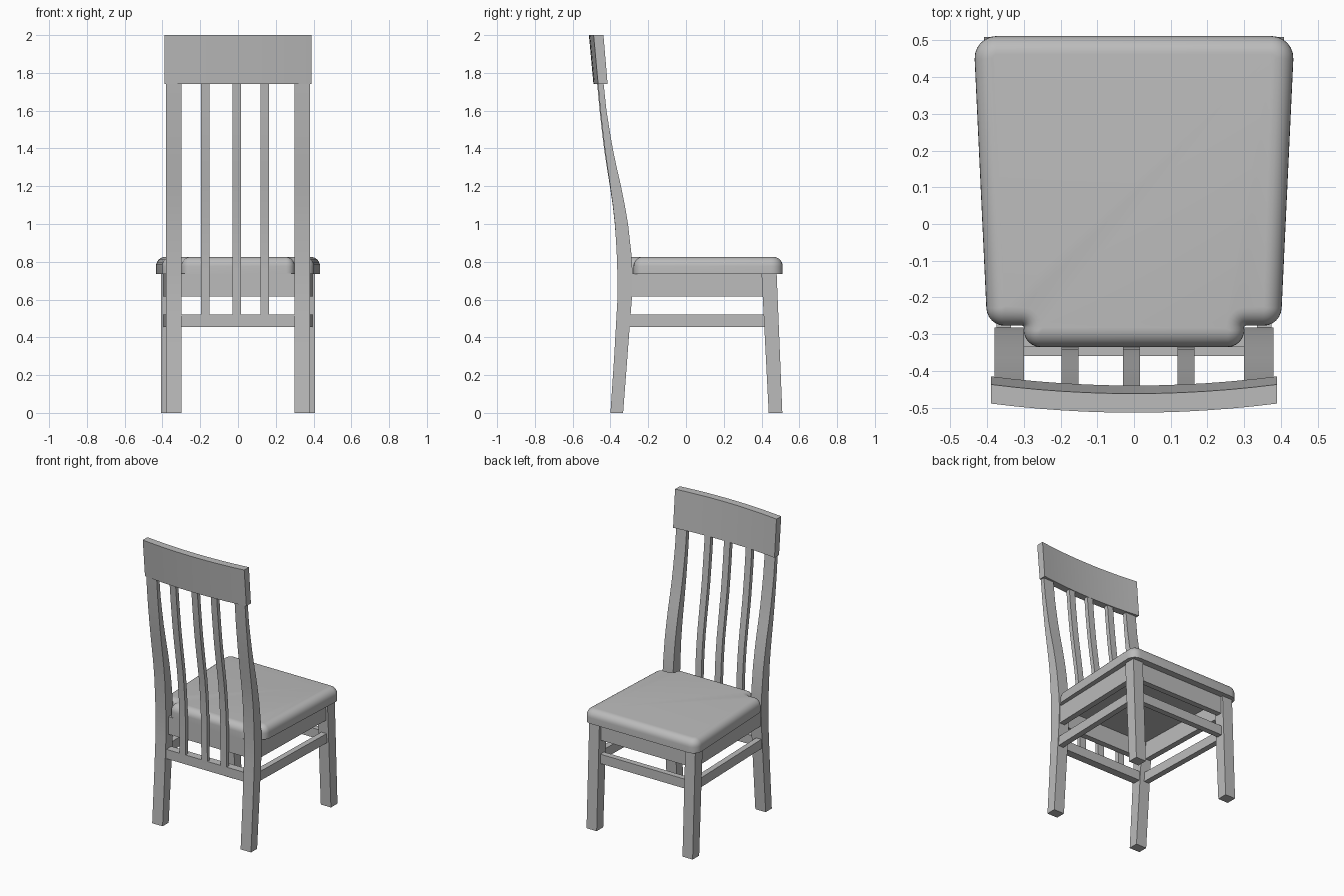
import bpy, bmesh, math
from mathutils import Vector

if "Cube" in bpy.data.objects:
    bpy.data.objects.remove(bpy.data.objects["Cube"])

mat = bpy.data.materials.new("plain grey")
mat.diffuse_color = (0.5, 0.5, 0.5, 1)
mat.use_nodes = True
mat.node_tree.nodes["Principled BSDF"].inputs["Base Color"].default_value = mat.diffuse_color


def loft(name, rings):
    """Skin a stack of closed rings and cap both ends."""
    bm = bmesh.new()
    vs = [[bm.verts.new(p) for p in r] for r in rings]
    n = len(rings[0])
    for a, b in zip(vs, vs[1:]):
        for i in range(n):
            j = (i + 1) % n
            bm.faces.new((a[i], a[j], b[j], b[i]))
    bm.faces.new(vs[0][::-1])
    bm.faces.new(vs[-1])
    bmesh.ops.recalc_face_normals(bm, faces=bm.faces)
    me = bpy.data.meshes.new(name)
    bm.to_mesh(me)
    bm.free()
    me.materials.append(mat)
    ob = bpy.data.objects.new(name, me)
    bpy.context.collection.objects.link(ob)
    bpy.ops.object.select_all(action='DESELECT')
    ob.select_set(True)
    bpy.context.view_layer.objects.active = ob
    bpy.ops.object.shade_smooth_by_angle(angle=math.radians(30))
    return ob


def rect(x0, x1, y0, y1, z):
    return [(x0, y0, z), (x1, y0, z), (x1, y1, z), (x0, y1, z)]


def box(name, x0, x1, y0, y1, z0, z1):
    return loft(name, [rect(x0, x1, y0, y1, z0), rect(x0, x1, y0, y1, z1)])


def post(name, x0, x1, profile):
    """Upright bar from (z, back y, front y) stations."""
    return loft(name, [rect(x0, x1, b, f, z) for z, b, f in profile])


# Rear legs sweep up into the back posts
rear = [(0, -0.40, -0.333), (0.3, -0.38, -0.31), (0.6, -0.363, -0.287),
        (0.73, -0.363, -0.282), (0.85, -0.367, -0.29), (1.0, -0.376, -0.307),
        (1.1, -0.387, -0.324), (1.2, -0.401, -0.344), (1.3, -0.416, -0.367),
        (1.4, -0.43, -0.388), (1.5, -0.442, -0.405), (1.6, -0.453, -0.421),
        (1.76, -0.467, -0.438)]
# Back slats, thinner than the posts
slat = [(0.50, -0.36, -0.333), (0.75, -0.362, -0.335), (0.9, -0.369, -0.341),
        (1.0, -0.377, -0.349), (1.1, -0.388, -0.36), (1.2, -0.403, -0.375),
        (1.3, -0.419, -0.39), (1.4, -0.434, -0.405), (1.5, -0.446, -0.417),
        (1.6, -0.457, -0.428), (1.76, -0.472, -0.443)]
for i, x in enumerate((-0.174, -0.007, 0.142)):
    post(f"back_slat_{i + 1}", x - 0.023, x + 0.023, slat)

rails = (("apron", 0.615, 0.737), ("stretcher", 0.455, 0.52))
for s, side in ((-1, "left"), (1, "right")):
    post(f"rear_leg_{side}", s * 0.30, s * 0.38, rear)
    post(f"front_leg_{side}", s * 0.33, s * 0.408, [(0, 0.438, 0.51), (0.737, 0.40, 0.48)])
    # Side rails splay outward to the front
    for name, z0, z1 in rails:
        loft(f"side_{name}_{side}", [
            [(s * (xo - 0.04), y, z0), (s * xo, y, z0), (s * xo, y, z1), (s * (xo - 0.04), y, z1)]
            for xo, y in ((0.374, -0.30), (0.394, 0.43))])

# Front and rear rails
box("front_apron", -0.34, 0.34, 0.425, 0.465, 0.615, 0.737)
box("front_stretcher", -0.34, 0.34, 0.43, 0.47, 0.455, 0.52)
box("rear_apron", -0.31, 0.31, -0.335, -0.295, 0.615, 0.737)
box("rear_stretcher", -0.31, 0.31, -0.36, -0.305, 0.455, 0.52)

# Curved, tilted top rail
rings = []
for i in range(13):
    x = -0.39 + 0.78 * i / 12
    c = -0.025 * (1 - (x / 0.39) ** 2)
    rings.append([(x, -0.465 + c, 1.74), (x, -0.415 + c, 1.74),
                  (x, -0.437 + c, 2.0), (x, -0.489 + c, 2.0)])
loft("top_rail", rings)

# Cushion outline with corner radii, counter-clockwise, notched round the posts
half = [(0.30, -0.335, 0.045), (0.30, -0.277, 0.005), (0.40, -0.277, 0.05), (0.437, 0.512, 0.06)]
outline = half + [(-x, y, r) for x, y, r in reversed(half)]


def cushion_ring(d, z, seg=6):
    """Outline moved inward by d, each corner rounded."""
    ring, n = [], len(outline)
    for i in range(n):
        a, p, b = (Vector(outline[(i + k) % n][:2]) for k in (-1, 0, 1))
        u, v = (p - a).normalized(), (b - p).normalized()
        turn = u.x * v.y - u.y * v.x
        sign = 1 if turn > 0 else -1
        nu, nv = Vector((-u.y, u.x)), Vector((-v.y, v.x))
        m = (nu + nv) / (1 + nu.dot(nv))
        r = max(outline[i][2] - sign * d, 0.003)
        centre = p + m * (d + sign * r)
        ang = math.atan2(turn, u.dot(v))
        start = -nu * sign * r
        for k in range(seg + 1):
            t = ang * k / seg
            c, s = math.cos(t), math.sin(t)
            ring.append((centre.x + c * start.x - s * start.y,
                         centre.y + s * start.x + c * start.y, z))
    return ring


R = 0.05
stack = [(0, 0.735)]
for k in range(8):
    t = math.pi / 2 * k / 7
    stack.append((R * (1 - math.cos(t)), 0.826 - R + R * math.sin(t)))
loft("seat_cushion", [cushion_ring(d, z) for d, z in stack])
